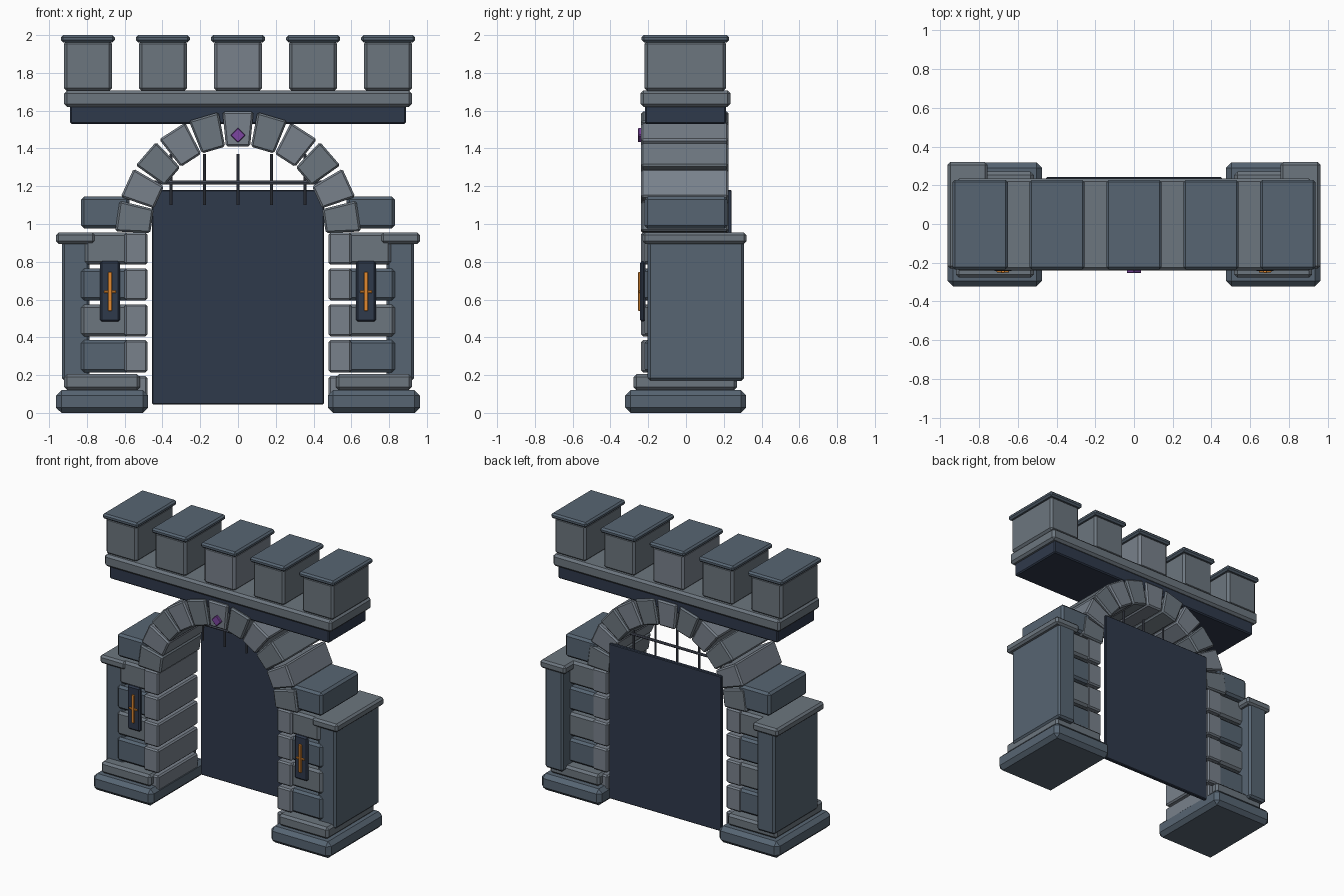
import bpy, bmesh, math
from mathutils import Vector, Matrix

if "Cube" in bpy.data.objects:
    bpy.data.objects.remove(bpy.data.objects["Cube"])


def material(name, r, g, b):
    m = bpy.data.materials.new(name)
    m.diffuse_color = (r, g, b, 1)
    m.use_nodes = True
    m.node_tree.nodes["Principled BSDF"].inputs["Base Color"].default_value = m.diffuse_color
    return m


LIGHT = material("light_stone", 0.19, 0.22, 0.26)
STONE = material("stone", 0.15, 0.18, 0.21)
SLATE = material("slate", 0.095, 0.13, 0.17)
DARK = material("dark_slate", 0.028, 0.041, 0.07)
IRON = material("iron", 0.07, 0.08, 0.11)
FLAME = material("orange", 0.75, 0.25, 0.03)
GEM = material("purple", 0.2, 0.06, 0.35)


def prism(name, profile, y0, y1, bevel, mat):
    """Extrude an x-z outline from y0 to y1 and chamfer every edge."""
    bm = bmesh.new()
    front = bm.faces.new([bm.verts.new((x, y0, z)) for x, z in profile])
    ext = bmesh.ops.extrude_face_region(bm, geom=[front])
    verts = [v for v in ext["geom"] if isinstance(v, bmesh.types.BMVert)]
    bmesh.ops.translate(bm, verts=verts, vec=(0, y1 - y0, 0))
    if bevel:
        bmesh.ops.bevel(bm, geom=bm.edges[:], offset=bevel, segments=1,
                        affect='EDGES', profile=0.5)
    bmesh.ops.recalc_face_normals(bm, faces=bm.faces[:])
    me = bpy.data.meshes.new(name)
    bm.to_mesh(me)
    bm.free()
    me.materials.append(mat)
    ob = bpy.data.objects.new(name, me)
    bpy.context.collection.objects.link(ob)
    return ob


def box(name, xs, ys, zs, bevel, mat):
    (x0, x1), (z0, z1) = sorted(xs), zs
    return prism(name, [(x0, z0), (x1, z0), (x1, z1), (x0, z1)], ys[0], ys[1], bevel, mat)


def rod(name, start, end, radius, mat):
    a, b = Vector(start), Vector(end)
    bm = bmesh.new()
    rot = (b - a).to_track_quat('Z', 'Y').to_matrix().to_4x4()
    bmesh.ops.create_cone(bm, cap_ends=True, segments=8, radius1=radius, radius2=radius,
                          depth=(b - a).length,
                          matrix=Matrix.Translation((a + b) / 2) @ rot)
    me = bpy.data.meshes.new(name)
    bm.to_mesh(me)
    bm.free()
    me.materials.append(mat)
    ob = bpy.data.objects.new(name, me)
    bpy.context.collection.objects.link(ob)


# Both gate piers
for side, s in (("left", -1), ("right", 1)):
    def pier(name, x0, x1, ys, zs, bevel, mat):
        box(f"{side}_{name}", (s * x0, s * x1), ys, zs, bevel, mat)

    # Stepped footing
    pier("footing", 0.476, 0.963, (-0.322, 0.318), (0, 0.12), 0.028, SLATE)
    pier("plinth", 0.518, 0.92, (-0.277, 0.27), (0.12, 0.205), 0.016, STONE)

    # Outer buttress with cap
    pier("buttress", 0.785, 0.932, (-0.203, 0.308), (0.17, 0.91), 0.014, SLATE)
    pier("buttress_cap", 0.757, 0.963, (-0.23, 0.32), (0.895, 0.955), 0.014, STONE)

    # Wall courses and jamb stones, alternating long and short
    for i in range(6):
        z = 0.025 + 0.19 * i
        odd = i % 2 == 0
        pier(f"wall_stone_{i}", 0.575, 0.81 if odd and i == 4 else 0.83,
             (-0.22, 0.22), (z, z + 0.17), 0.016, STONE if odd else SLATE)
        if i < 5:
            pier(f"jamb_stone_{i}", 0.48, 0.6, (-0.238, 0.225), (z, z + 0.17), 0.01, LIGHT)

    # Torch plate with cross-shaped inlay
    pier("torch_plate", 0.625, 0.73, (-0.243, -0.215), (0.483, 0.803), 0.01, DARK)
    pier("torch_upright", 0.667, 0.688, (-0.253, -0.238), (0.54, 0.745), 0.003, FLAME)
    pier("torch_crossbar", 0.645, 0.71, (-0.251, -0.238), (0.634, 0.648), 0.003, FLAME)

# Arch of eleven wedge stones
CENTRE_Z, R_IN, R_OUT, COUNT = 0.95, 0.46, 0.645, 11
for i in range(COUNT):
    a = math.pi * (i + 0.5) / COUNT
    radial, across = Vector((math.cos(a), math.sin(a))), Vector((-math.sin(a), math.cos(a)))
    centre = Vector((0, CENTRE_Z))
    outline = [centre + radial * r + across * w for r, w in
               ((R_IN, -0.064), (R_OUT, -0.082), (R_OUT, 0.082), (R_IN, 0.064))]
    name = "keystone" if i == COUNT // 2 else f"arch_stone_{i}"
    prism(name, outline, -0.238, 0.225, 0.01, LIGHT if i % 2 else STONE)

# Keystone gem
prism("keystone_gem", [(-0.04, 1.47), (0, 1.43), (0.04, 1.47), (0, 1.51)],
      -0.254, -0.23, 0.004, GEM)

# Door panel and grille above it
box("door_panel", (-0.455, 0.455), (0.214, 0.242), (0.045, 1.18), 0.005, DARK)
for i in range(5):
    x = (i - 2) * 0.177
    rod(f"grille_bar_{i}", (x, 0.1, 1.10), (x, 0.1, 1.37), 0.008, IRON)
rod("grille_crossbar", (-0.45, 0.1, 1.22), (0.45, 0.1, 1.22), 0.01, IRON)

# Parapet beam and ledge
box("parapet_beam", (-0.89, 0.89), (-0.218, 0.212), (1.53, 1.63), 0.008, DARK)
box("parapet_ledge", (-0.92, 0.92), (-0.24, 0.235), (1.62, 1.708), 0.016, STONE)

# Battlements with caps
for i, x in enumerate((-0.795, -0.398, 0, 0.398, 0.795)):
    box(f"merlon_{i}", (x - 0.127, x + 0.127), (-0.22, 0.212), (1.703, 1.97), 0.016,
        LIGHT if i == 2 else STONE)
    box(f"merlon_cap_{i}", (x - 0.143, x + 0.143), (-0.235, 0.228), (1.962, 2.0), 0.012, SLATE)
